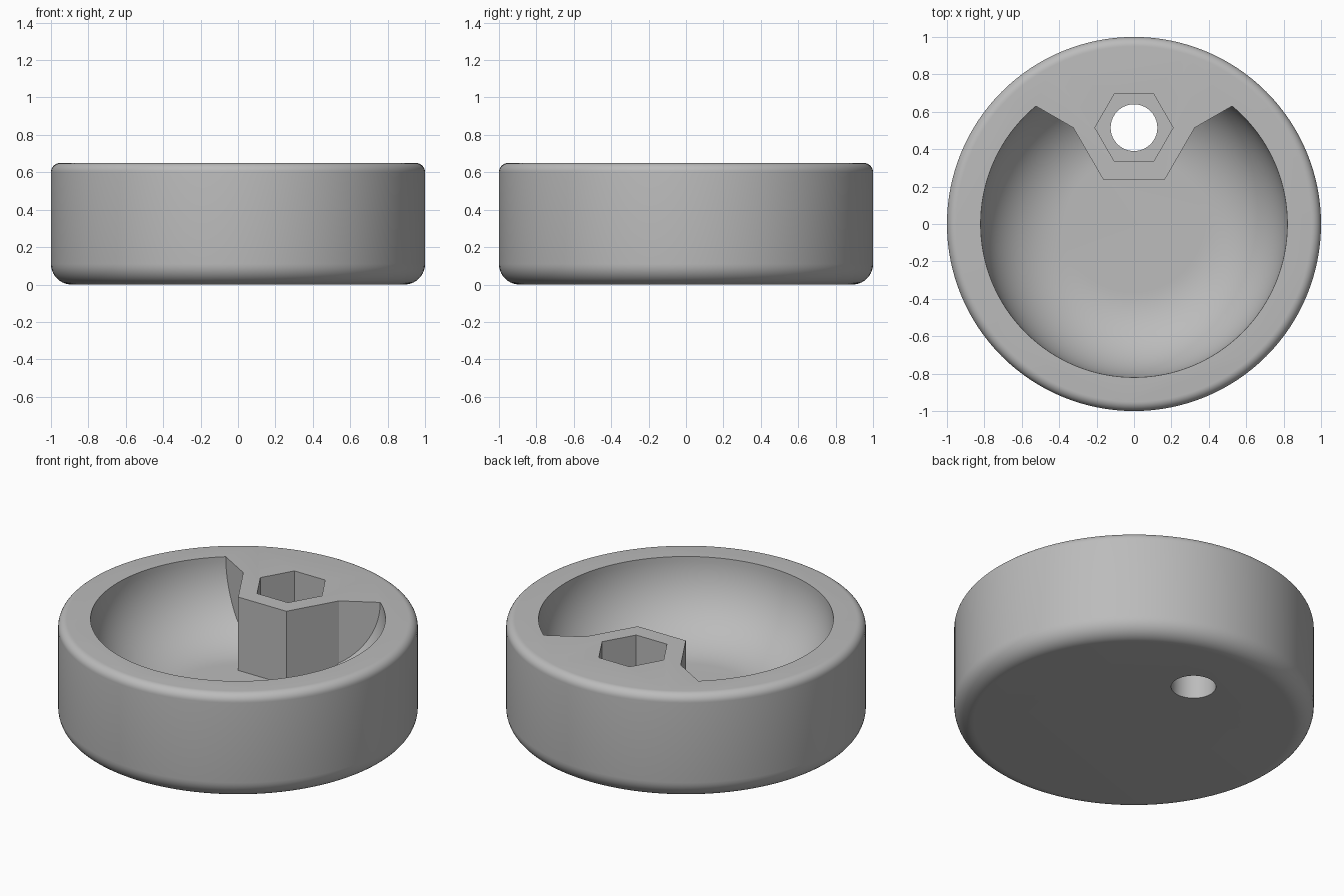
import bpy
import bmesh
from math import sin, cos, pi, radians

default = bpy.data.objects.get("Cube")
if default:
    bpy.data.objects.remove(default, do_unlink=True)

HEIGHT = 0.65
FLOOR = 0.2
HOLE_Y = 0.515

grey = bpy.data.materials.new("plain grey")
grey.use_nodes = True
grey.diffuse_color = (0.5, 0.5, 0.5, 1)
grey.node_tree.nodes["Principled BSDF"].inputs["Base Color"].default_value = (0.5, 0.5, 0.5, 1)


def finish(name, bm):
    bmesh.ops.recalc_face_normals(bm, faces=bm.faces)
    mesh = bpy.data.meshes.new(name)
    bm.to_mesh(mesh)
    bm.free()
    mesh.materials.append(grey)
    obj = bpy.data.objects.new(name, mesh)
    bpy.context.collection.objects.link(obj)
    return obj


def arc(cx, cz, r, start, end, steps):
    angles = [radians(start + (end - start) * i / steps) for i in range(steps + 1)]
    return [(cx + r * cos(a), cz + r * sin(a)) for a in angles]


def lathe(name, profile, sides=128):
    """Closed solid of revolution, with flat caps at both profile ends."""
    bm = bmesh.new()
    rings = [[bm.verts.new((r * cos(2 * pi * i / sides), r * sin(2 * pi * i / sides), z))
              for i in range(sides)] for r, z in profile]
    for low, high in zip(rings, rings[1:]):
        for i in range(sides):
            j = (i + 1) % sides
            bm.faces.new((low[i], low[j], high[j], high[i]))
    bm.faces.new(rings[0])
    bm.faces.new(rings[-1])
    return finish(name, bm)


def prism(name, outline, bottom, top):
    bm = bmesh.new()
    base = bm.faces.new([bm.verts.new((x, y, bottom)) for x, y in outline])
    grown = bmesh.ops.extrude_face_region(bm, geom=[base])["geom"]
    verts = [v for v in grown if isinstance(v, bmesh.types.BMVert)]
    bmesh.ops.translate(bm, verts=verts, vec=(0, 0, top - bottom))
    return finish(name, bm)


def polygon(radius, sides):
    return [(radius * cos(2 * pi * i / sides), HOLE_Y + radius * sin(2 * pi * i / sides))
            for i in range(sides)]


def subtract(target, cutter):
    cutter.hide_render = True
    mod = target.modifiers.new("cut", 'BOOLEAN')
    mod.operation = 'DIFFERENCE'
    mod.solver = 'EXACT'
    mod.object = cutter
    bpy.context.view_layer.objects.active = target
    bpy.ops.object.modifier_apply(modifier=mod.name)
    bpy.data.objects.remove(cutter, do_unlink=True)


# Round body with a large lower fillet and a small upper one
body = lathe("round_dish", arc(0.89, 0.11, 0.11, -90, 0, 10)
             + arc(0.95, HEIGHT - 0.05, 0.05, 0, 90, 8))

# Bowl cavity, interrupted by the faceted boss that joins the rear wall
bowl = lathe("bowl_cutter", arc(0.82 - 0.45, HEIGHT, HEIGHT - FLOOR, -90, 0, 24)
             + [(0.82, HEIGHT + 0.1)])
right_side = [(0.163, 0.235), (0.325, HOLE_Y), (0.9, 0.847), (0.9, 1)]
boss = prism("boss_shape", right_side + [(-x, y) for x, y in reversed(right_side)], 0.1, 0.9)
subtract(bowl, boss)
subtract(body, bowl)

# Hexagonal pocket and the round hole through the base
subtract(body, prism("hex_pocket_cutter", polygon(0.209, 6), FLOOR, 0.9))
subtract(body, prism("hole_cutter", polygon(0.125, 40), -0.1, 0.4))

bpy.ops.object.select_all(action='DESELECT')
body.select_set(True)
bpy.context.view_layer.objects.active = body
bpy.ops.object.shade_smooth_by_angle(angle=radians(25))
